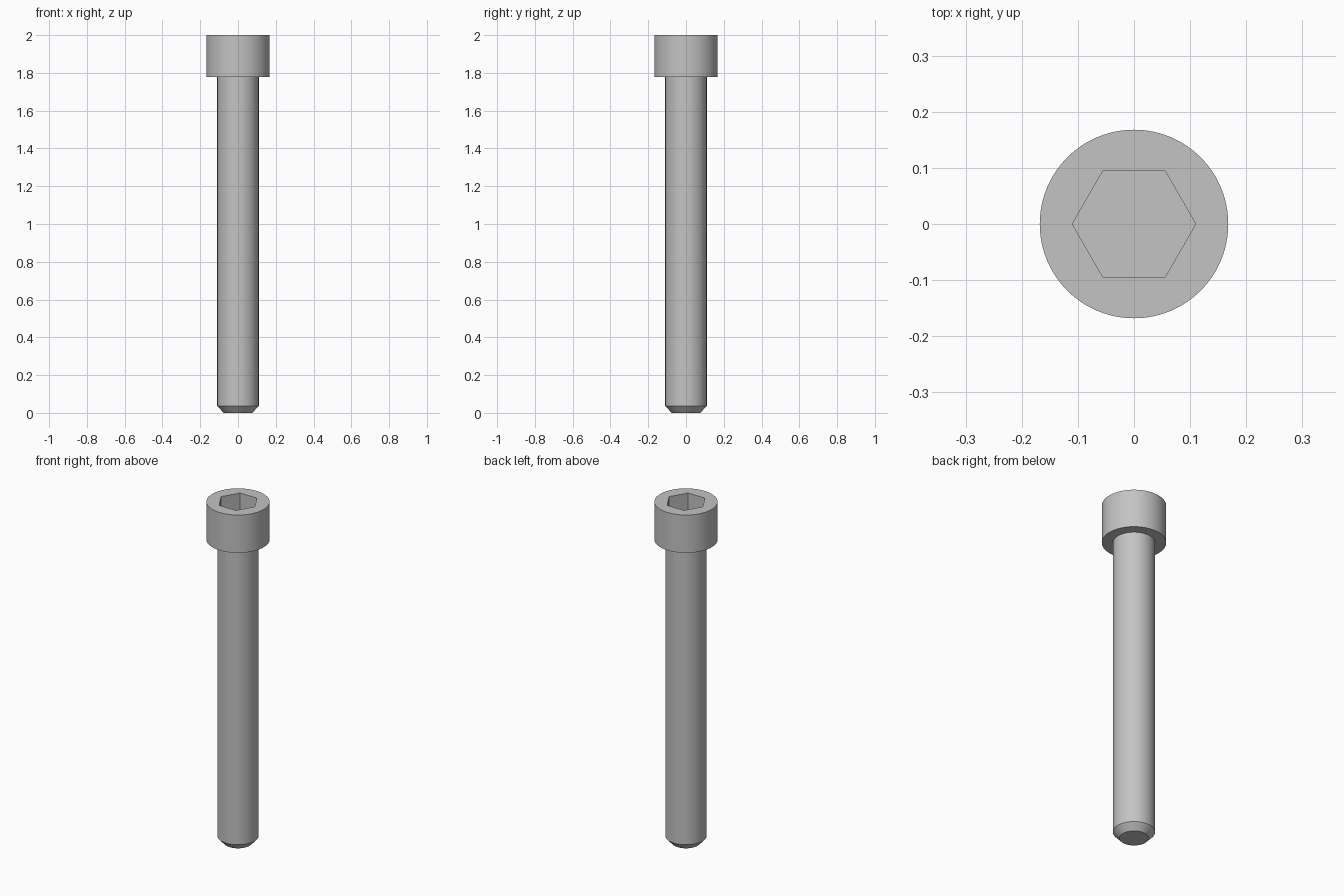
import bpy
import bmesh
from math import cos, pi, radians, sin

if "Cube" in bpy.data.objects:
    bpy.data.objects.remove(bpy.data.objects["Cube"], do_unlink=True)

SEGMENTS = 96

steel = bpy.data.materials.new("grey steel")
steel.use_nodes = True
steel.diffuse_color = (0.55, 0.55, 0.55, 1)
steel.node_tree.nodes["Principled BSDF"].inputs["Base Color"].default_value = steel.diffuse_color


def round_section(radius):
    return lambda angle: radius


def hex_section(apothem):
    # Distance to a hexagon's side, with corners on the x axis
    return lambda angle: apothem / cos(angle % (pi / 3) - pi / 6)


def lathe(name, sections, cap_start, cap_end):
    """Skin a stack of (section, height) rings, capping the chosen ends."""
    bm = bmesh.new()
    angles = [2 * pi * i / SEGMENTS for i in range(SEGMENTS)]
    rings = [[bm.verts.new((s(a) * cos(a), s(a) * sin(a), z)) for a in angles]
             for s, z in sections]
    for low, high in zip(rings, rings[1:]):
        for i in range(SEGMENTS):
            j = (i + 1) % SEGMENTS
            bm.faces.new((low[i], low[j], high[j], high[i]))
    if cap_start:
        bm.faces.new(rings[0][::-1])
    if cap_end:
        bm.faces.new(rings[-1])
    mesh = bpy.data.meshes.new(name)
    bm.to_mesh(mesh)
    bm.free()
    mesh.materials.append(steel)
    obj = bpy.data.objects.new(name, mesh)
    bpy.context.collection.objects.link(obj)
    bpy.ops.object.select_all(action="DESELECT")
    obj.select_set(True)
    bpy.context.view_layer.objects.active = obj
    bpy.ops.object.shade_smooth_by_angle(angle=radians(30))
    return obj


shaft = round_section(0.11)
head = round_section(0.168)
socket = hex_section(0.0953)

# Shank with a chamfered tip
lathe("shank", [(round_section(0.076), 0), (shaft, 0.037), (shaft, 1.778)], True, False)

# Cylindrical head with a hexagonal socket
lathe("socket_head", [(shaft, 1.778), (head, 1.778), (head, 2),
                      (socket, 2), (socket, 1.89)], False, True)
